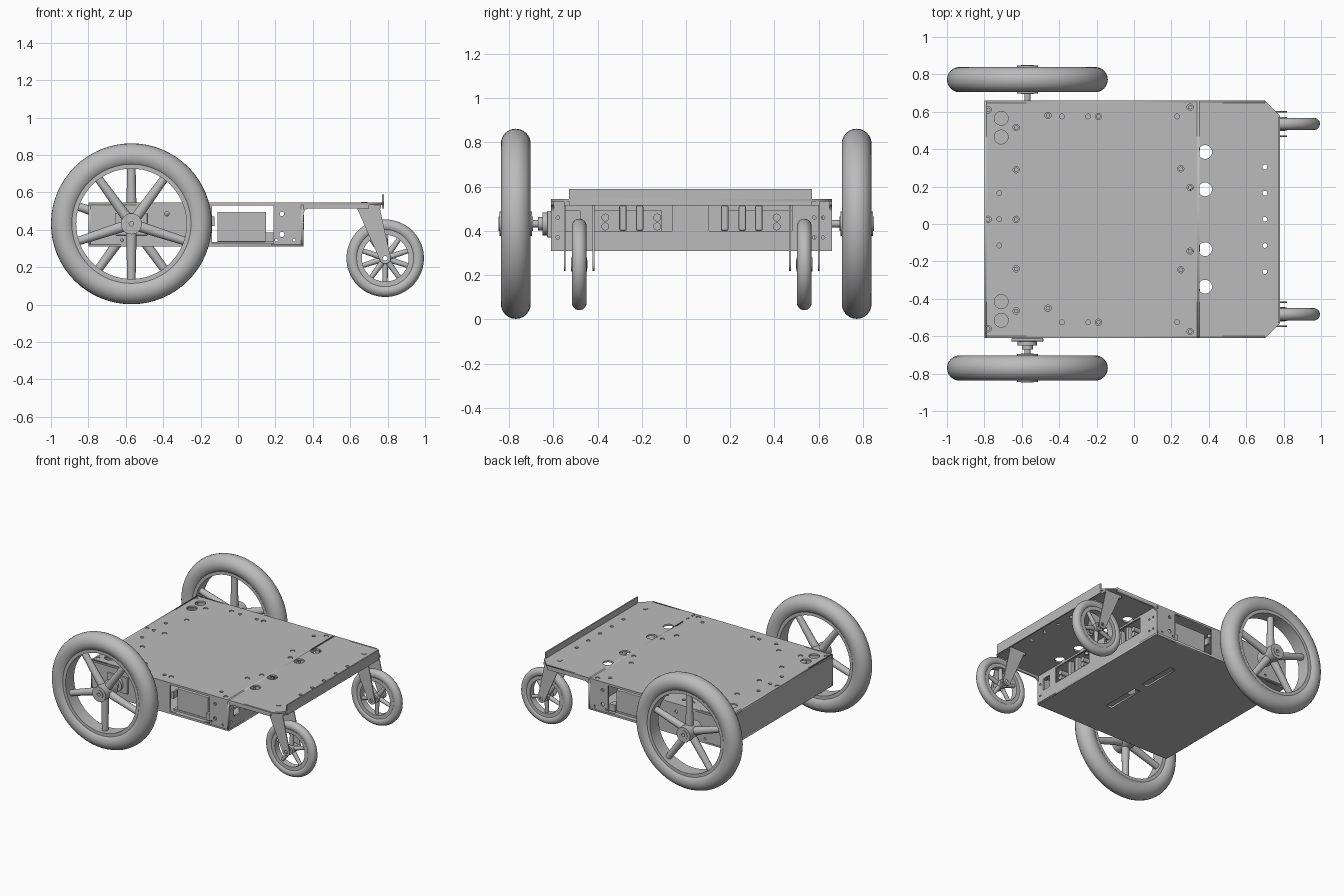
import bpy, bmesh
from math import sin, cos, pi, radians
from mathutils import Matrix, Vector

old = bpy.data.objects.get("Cube")
if old:
    bpy.data.objects.remove(old, do_unlink=True)

grey = bpy.data.materials.new("plain grey")
grey.use_nodes = True
colour = (0.5, 0.5, 0.5, 1)
grey.diffuse_color = colour
grey.node_tree.nodes["Principled BSDF"].inputs["Base Color"].default_value = colour

MID = 0.025                      # y of the chassis centreline
RIGHT, LEFT = -0.61, 0.66        # chassis sides in y
BACK, WALL, NOSE = -0.8, 0.35, 0.78
FLOOR, DECK = 0.31, 0.545
SHEET = 0.012
PLANES = {                       # columns: where sheet u, v and normal point
    "XY": Matrix.Identity(4),
    "XZ": Matrix(((1, 0, 0, 0), (0, 0, -1, 0), (0, 1, 0, 0), (0, 0, 0, 1))),
    "YZ": Matrix(((0, 0, 1, 0), (1, 0, 0, 0), (0, 1, 0, 0), (0, 0, 0, 1))),
}


def finish(name, mesh, smooth=False):
    mesh.materials.clear()
    mesh.materials.append(grey)
    ob = bpy.data.objects.new(name, mesh)
    bpy.context.collection.objects.link(ob)
    if smooth:
        bpy.ops.object.select_all(action="DESELECT")
        ob.select_set(True)
        bpy.context.view_layer.objects.active = ob
        bpy.ops.object.shade_smooth_by_angle(angle=radians(35))
    return ob


def from_bmesh(name, bm, smooth=False):
    bmesh.ops.recalc_face_normals(bm, faces=bm.faces)
    mesh = bpy.data.meshes.new(name)
    bm.to_mesh(mesh)
    bm.free()
    return finish(name, mesh, smooth)


def disc(u, v, r, n=20):
    return [(u + r * cos(2 * pi * i / n), v + r * sin(2 * pi * i / n)) for i in range(n)]


def rect(u0, u1, v0, v1):
    return [(u0, v0), (u1, v0), (u1, v1), (u0, v1)]


def sheet(name, plane, offset, loops, thick=SHEET):
    """Flat sheet centred on offset; the first loop is the outline, the rest are holes."""
    cu = bpy.data.curves.new(name, "CURVE")
    cu.dimensions, cu.fill_mode, cu.extrude = "2D", "BOTH", thick / 2
    for loop in loops:
        sp = cu.splines.new("POLY")
        sp.points.add(len(loop) - 1)
        for p, (u, v) in zip(sp.points, loop):
            p.co = (u, v, 0, 1)
        sp.use_cyclic_u = True
    tmp = bpy.data.objects.new(name + " outline", cu)
    bpy.context.collection.objects.link(tmp)
    deps = bpy.context.evaluated_depsgraph_get()
    mesh = bpy.data.meshes.new_from_object(tmp.evaluated_get(deps))
    bpy.data.objects.remove(tmp, do_unlink=True)
    mesh.transform(PLANES[plane] @ Matrix.Translation((0, 0, -offset if plane == "XZ" else offset)))
    return finish(name, mesh)


def box(name, xs, ys, zs, bevel=0):
    bm = bmesh.new()
    bmesh.ops.create_cube(bm, size=1)
    for v in bm.verts:
        v.co = [(a + b) / 2 + c * (b - a) for (a, b), c in zip((xs, ys, zs), v.co)]
    if bevel:
        bmesh.ops.bevel(bm, geom=bm.edges[:], offset=bevel, segments=2, affect="EDGES", profile=0.5)
    return from_bmesh(name, bm)


def lathe(bm, profile, centre, steps=64):
    """Spin a closed (radius, y) profile about the y axis."""
    x, y, z = centre
    vs = [bm.verts.new((x + r, y + d, z)) for r, d in profile]
    es = [bm.edges.new((vs[i - 1], vs[i])) for i in range(len(vs))]
    bmesh.ops.spin(bm, geom=vs + es, cent=centre, axis=(0, 1, 0),
                   angle=2 * pi, steps=steps, use_merge=True)
    bmesh.ops.remove_doubles(bm, verts=bm.verts, dist=0.0001)


def rod(bm, a, b, r0, r1, n=16):
    a, b = Vector(a), Vector(b)
    m = Matrix.Translation((a + b) / 2) @ (b - a).to_track_quat("Z", "Y").to_matrix().to_4x4()
    bmesh.ops.create_cone(bm, cap_ends=True, segments=n, radius1=r0, radius2=r1,
                          depth=(b - a).length, matrix=m)


def rods(name, ends, r, n=16):
    bm = bmesh.new()
    for a, b in ends:
        rod(bm, a, b, r, r, n)
    return from_bmesh(name, bm, True)


def wheel(name, centre, outer, half, rim, hub, bore, turn):
    """Round tyre, rim band, five tapered spokes and a bored hub."""
    x, y, z = centre
    bm = bmesh.new()
    lathe(bm, disc(outer - half, 0, half, 24), centre)
    from_bmesh(name + "_tyre", bm, True)
    bm = bmesh.new()
    w = half * 0.75
    lathe(bm, rect(rim, outer - half * 1.6, -w, w), centre)
    lathe(bm, rect(bore, hub, -half * 1.1, half * 1.1), centre, 32)
    lathe(bm, rect(bore, hub * 0.6, -half * 1.15, half * 1.15), centre, 32)
    for i in range(5):
        a = radians(turn + 72 * i)
        d = Vector((cos(a), 0, sin(a)))
        c = Vector(centre)
        rod(bm, c + d * hub * 0.8, c + d * (rim + 0.008), hub * 0.5, hub * 0.4)
    from_bmesh(name + "_rim", bm, True)


def mirrored(points):
    return [(x, MID + s * d) for x, d in points for s in ((1, -1) if d else (1,))]


# Top deck with chamfered nose corners, holes and screws
cut = 0.08
deck = [(BACK, RIGHT), (NOSE - cut, RIGHT), (NOSE, RIGHT + cut),
        (NOSE, LEFT - cut), (NOSE - cut, LEFT), (BACK, LEFT)]
large = mirrored([(.38, .36), (.38, .16), (-.71, .54), (-.71, .44)])
small = mirrored([(-.385, .55), (-.245, .55), (.23, .55), (-.72, .14), (-.72, 0),
                  (.7, .28), (.7, .14), (.7, 0)])
screws = mirrored([(-.78, .585), (-.63, .49), (-.63, .265), (-.19, .55), (.3, .6),
                   (.25, .27), (.3, .17), (-.78, 0), (-.63, 0)])
screws += [(-.46, .58), (-.46, -.45)]
loops = [deck] + [disc(*p, .037, 24) for p in large]
loops += [disc(*p, .013, 12) for p in small] + [disc(*p, .017, 12) for p in screws]
sheet("top_deck", "XY", DECK - SHEET / 2, loops)
rods("deck_screws", [((x, y, DECK - .03), (x, y, DECK - .004)) for x, y in screws], .012, 12)
rods("caster_bolts", [((.675, y, DECK - .03), (.675, y, DECK + .004)) for y in (-.48, .54)], .018)
box("nose_lip", (NOSE - .01, NOSE), (-.53, .57), (DECK - .03, .59))

# Floor with two long slots, and the back wall
slots = [rect(-.065, -.015, MID + a, MID + a + .3) for a in (-.34, .04)]
sheet("floor", "XY", FLOOR + SHEET / 2, [rect(BACK, WALL, RIGHT, LEFT)] + slots)
sheet("back_wall", "YZ", BACK + SHEET / 2, [rect(RIGHT, LEFT, FLOOR, DECK)])

# Front wall with equipment windows
windows = [rect(-.42, -.06, .4, .52), rect(.105, .48, .4, .52), rect(-.55, -.48, .4, .49)]
pins = [disc(y, z, .008, 10) for y in (-.58, .58, .62) for z in (.37, .46)]
sheet("front_wall", "YZ", WALL - SHEET / 2, [rect(RIGHT, LEFT, FLOOR, DECK)] + windows + pins)
for y in (-.285, -.21, .175, .33, .255):
    box("window_block", (.3, .34), (y - .017, y + .017), (.4, .515), .008)
rods("window_bolts", [((.29, y, z), (.352, y, z)) for y in (-.365, -.13, .41) for z in (.42, .46)], .018, 12)

# Side panels: an open bay, and a narrow flange running on to the nose
side = [(BACK, FLOOR), (WALL, FLOOR), (WALL, .49), (.36, .508), (.38, .515),
        (NOSE - cut, .515), (NOSE - cut, DECK), (BACK, DECK)]
bay = rect(-.14, .19, FLOOR + .016, DECK - .016)
drill = [disc(x, z, r, 12) for x, z, r in ((.235, .485, .012), (.235, .375, .014),
         (.3, .345, .008), (.205, .345, .008), (-.38, .485, .012), (-.62, .345, .008))]
for name, y in (("right_side", RIGHT + SHEET / 2), ("left_side", LEFT - SHEET / 2)):
    sheet(name, "XZ", y, [side, bay] + drill)

# Battery packs in the bay, with small retaining brackets
for s, y in ((1, RIGHT), (-1, LEFT)):
    ys = sorted((y + s * .04, y + s * .5))
    box("battery_pack", (-.11, .15), ys, (.335, .495), .004)
    edge = sorted((y + s * .02, y + s * .08))
    box("battery_bracket", (.145, .19), edge, (.335, .385))
    box("battery_clip", (-.14, -.125), edge, (.42, .47))
    box("battery_tray", (-.14, .19), ys, (FLOOR + .012, .335))

# Drive wheels, axles and the right motor mount
AXLE_X, AXLE_Z = -.57, .432
for name, y, side_y, turn in (("right_wheel", -.77, RIGHT, 54), ("left_wheel", .772, LEFT, 90)):
    wheel(name, (AXLE_X, y, AXLE_Z), .43, .0675, .295, .056, .012, turn)
    rods(name + "_axle", [((AXLE_X, side_y * .9, AXLE_Z), (AXLE_X, y, AXLE_Z))], .016)
box("motor_mount", (AXLE_X - .085, AXLE_X + .085), (RIGHT - .018, RIGHT), (.37, .49), .004)
bm = bmesh.new()
for r, reach in ((.052, .04), (.03, .06)):
    rod(bm, (AXLE_X, RIGHT, AXLE_Z), (AXLE_X, RIGHT - reach, AXLE_Z), r, r, 24)
from_bmesh("motor_collar", bm, True)

# Casters: small spoked wheels held in raked plate forks
CX, CZ = .787, .248
tip = [(CX + .03 * cos(a), CZ + .03 * sin(a)) for a in [radians(200 + 23 * i) for i in range(9)]]
blade = [(.63, .53)] + tip + [(.755, .53)]
for name, y, turn in (("right_caster", -.483, 90), ("left_caster", .535, 54)):
    wheel(name, (CX, y, CZ), .207, .033, .125, .032, .013, turn)
    for s in (-1, 1):
        sheet(name + "_fork", "XZ", y + s * .065, [blade, disc(CX, CZ, .013, 12)], .008)
    box(name + "_plate", (.62, .765), (y - .069, y + .069), (.515, .533))
